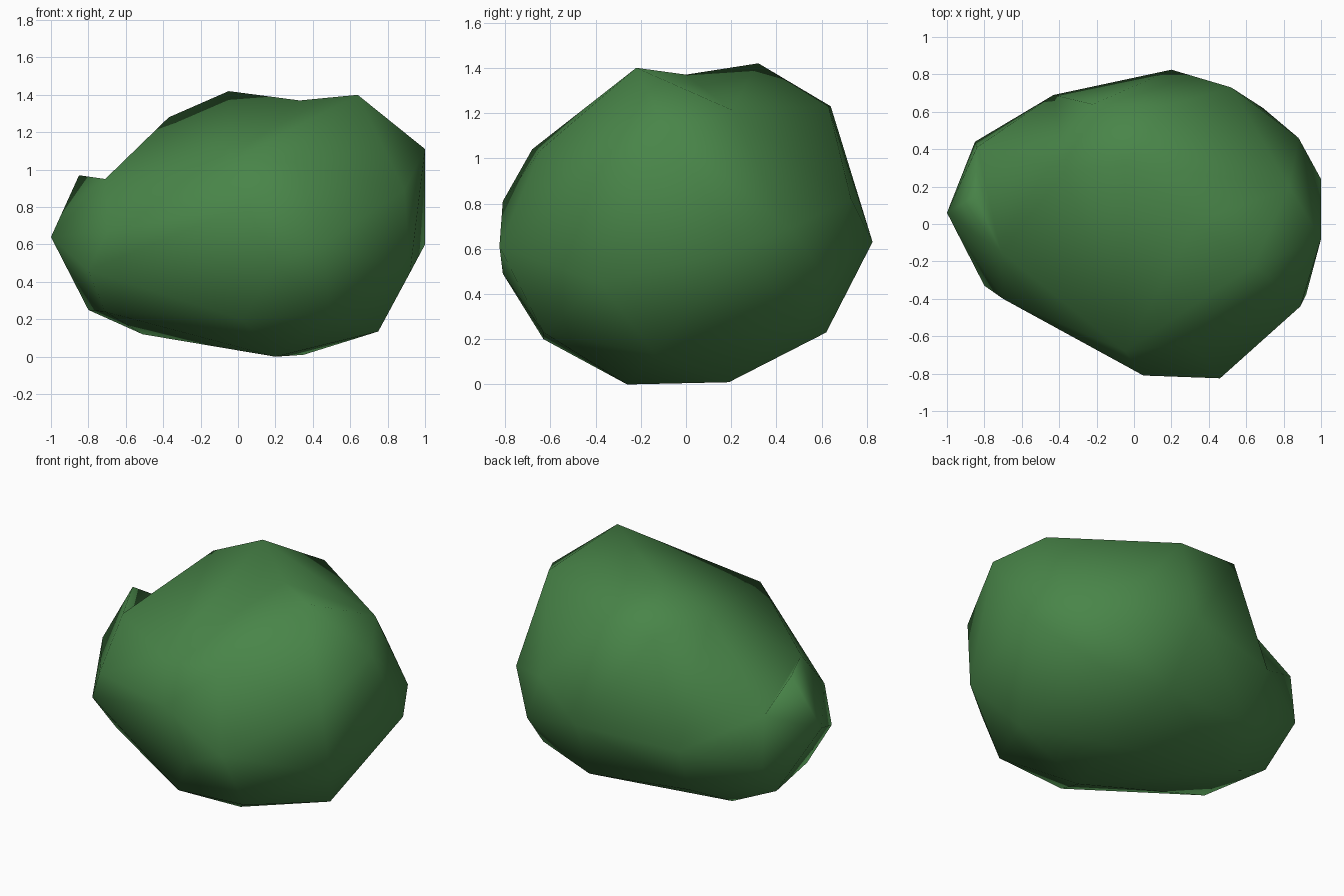
import bpy
import bmesh
from mathutils import Vector

# Remove the default cube
cube = bpy.data.objects.get("Cube")
if cube:
    bpy.data.objects.remove(cube, do_unlink=True)

# Leaf green
leaf = bpy.data.materials.new("leaf_green")
leaf.use_nodes = True
leaf_colour = (.066, .235, .066, 1)
leaf.diffuse_color = leaf_colour
leaf.node_tree.nodes["Principled BSDF"].inputs["Base Color"].default_value = leaf_colour

# Corners that meet along the creases
front_peak = (.64, -.22, 1.4)
back_peak = (-.05, .32, 1.42)
crown_dip = (.33, 0, 1.37)
brow = (-.37, .28, 1.28)
back_brow = (-.22, .64, 1.23)
ledge_tip = (-.85, .15, .97)
ledge_front = (-.71, -.15, .95)
ledge_back = (-.84, .41, .81)

# Corners of the lump, grouped by height band
crown = [front_peak, back_peak, brow, back_brow, (.17, .63, 1.23), (.83, .2, 1.215)]
shoulder = [(1, -.08, 1.11), (-.05, -.68, 1.04), (.3, -.64, 1.04), (.89, -.44, .89),
            (.52, .73, .82), ledge_tip, ledge_front, ledge_back]
belly = [(-1, .06, .64), (-.7, -.4, .67), (.05, -.81, .81), (.46, -.825, .61),
         (1, .24, .6), (.88, .46, .69), (.2, .825, .63), (-.43, .69, .58)]
skirt = [(-.8, -.33, .46), (.2, -.81, .49), (.92, -.38, .45), (.69, .62, .47),
         (-.85, .44, .49)]
underside = [(-.71, -.21, .24), (-.8, .23, .25), (-.4, .54, .27), (.66, .5, .28),
             (.02, -.63, .2), (.49, -.63, .23), (.75, -.14, .135), (.25, .62, .23),
             (.2, -.26, 0), (.35, .19, .01), (-.51, .26, .12)]


def edge_between(bm, start, end):
    """Return the edge joining the corners nearest two points, if there is one."""
    ends = [min(bm.verts, key=lambda v: (v.co - Vector(p)).length) for p in (start, end)]
    return bm.edges.get(ends)


def fold_in(bm, start, end):
    """Turn a convex edge across its two triangles, leaving a crease."""
    edge = edge_between(bm, start, end)
    if edge:
        bmesh.utils.edge_rotate(edge)


def dent(bm, start, end, target):
    """Split an edge and press its middle to the target."""
    edge = edge_between(bm, start, end)
    if edge:
        split = bmesh.ops.subdivide_edges(bm, edges=[edge], cuts=1)
        for item in split["geom_inner"]:
            if isinstance(item, bmesh.types.BMVert):
                item.co = target


# Skin the corners with a faceted hull
bm = bmesh.new()
for band in (crown, shoulder, belly, skirt, underside):
    for corner in band:
        bm.verts.new(corner)
bmesh.ops.convex_hull(bm, input=bm.verts[:])
loose = [v for v in bm.verts if not v.link_faces]
bmesh.ops.delete(bm, geom=loose, context="VERTS")
bmesh.ops.triangulate(bm, faces=bm.faces[:])

# Creases around the small side ledge, and the dip in the crown
fold_in(bm, ledge_tip, back_brow)
fold_in(bm, ledge_tip, brow)
fold_in(bm, ledge_back, back_brow)
dent(bm, front_peak, back_peak, crown_dip)

bmesh.ops.triangulate(bm, faces=bm.faces[:])
bmesh.ops.recalc_face_normals(bm, faces=bm.faces[:])

# Foliage object with soft shading over the low-poly form
mesh = bpy.data.meshes.new("bush_foliage")
bm.to_mesh(mesh)
bm.free()
mesh.materials.append(leaf)
foliage = bpy.data.objects.new("bush_foliage", mesh)
bpy.context.collection.objects.link(foliage)
mesh.shade_smooth()
